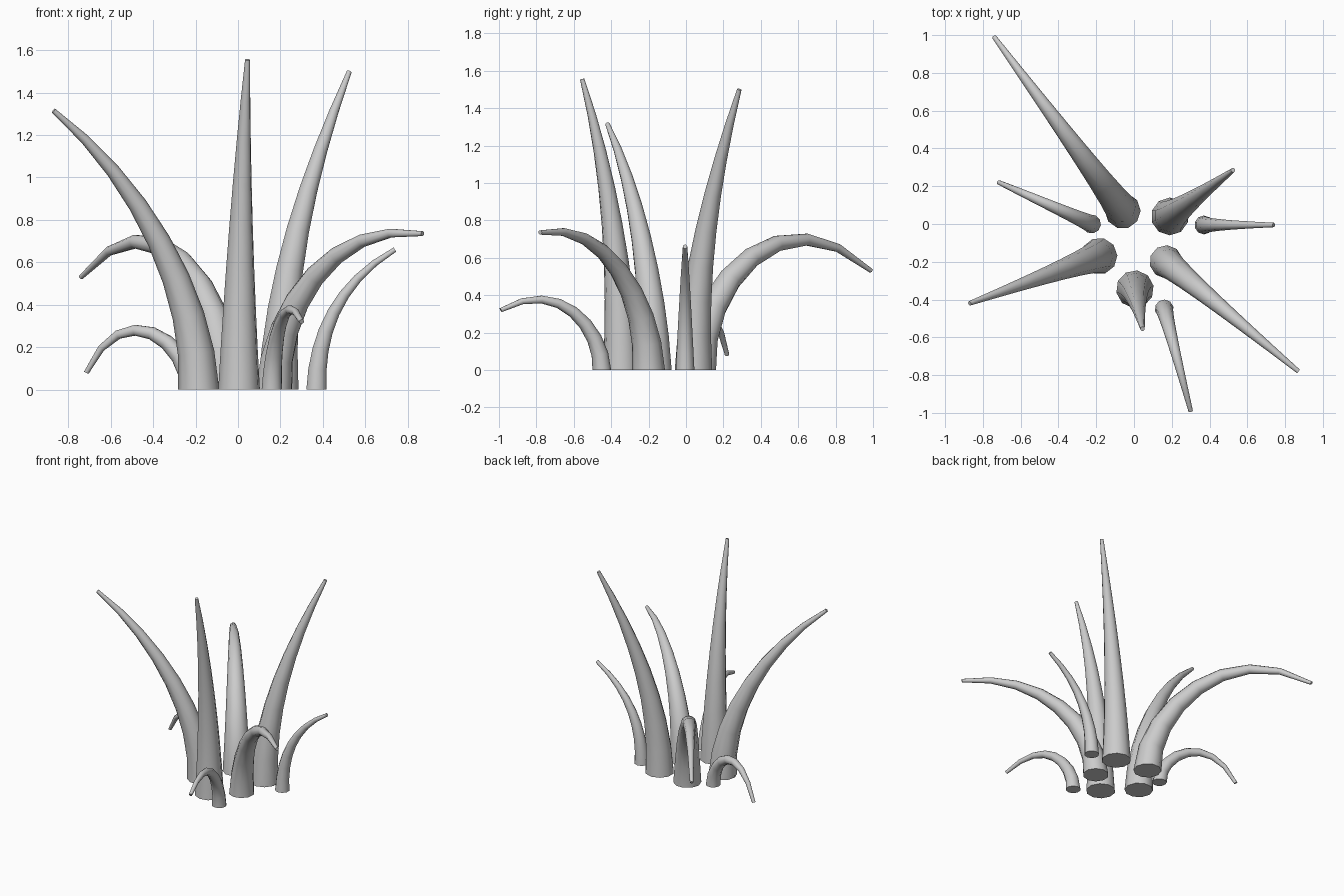
import bpy, bmesh, math
from mathutils import Vector
from mathutils.geometry import interpolate_bezier

cube = bpy.data.objects.get("Cube")
if cube:
    bpy.data.objects.remove(cube, do_unlink=True)

SIDES, RINGS, TIP_RADIUS = 10, 9, 0.012

grey = bpy.data.materials.new("light_grey")
grey.use_nodes = True
colour = (0.6, 0.6, 0.6, 1)
grey.diffuse_color = colour
grey.node_tree.nodes["Principled BSDF"].inputs["Base Color"].default_value = colour


def blade(name, base, tip, radius, rise, reach, crest):
    """Tapered tube that leaves the ground upright and arches over to its tip."""
    start, end = Vector((*base, 0)), Vector(tip)
    flat = Vector((end.x - start.x, end.y - start.y, 0))
    up = Vector((0, 0, 1))
    handle_a = start + up * rise
    handle_b = start + flat * reach + up * crest
    path = [Vector(p) for p in interpolate_bezier(start, handle_a, handle_b, end, RINGS)]
    side = up.cross(flat).normalized()

    bm = bmesh.new()
    rings = []
    for i, point in enumerate(path):
        if i == 0:
            tangent = up
        elif i == RINGS - 1:
            tangent = (end - handle_b).normalized()
        else:
            tangent = (path[i + 1] - path[i - 1]).normalized()
        normal = side.cross(tangent)
        r = radius + (TIP_RADIUS - radius) * i / (RINGS - 1)
        angles = [math.tau * k / SIDES for k in range(SIDES)]
        rings.append([bm.verts.new(point + (side * math.cos(a) + normal * math.sin(a)) * r)
                      for a in angles])
    for low, high in zip(rings, rings[1:]):
        for k in range(SIDES):
            n = (k + 1) % SIDES
            bm.faces.new((low[k], low[n], high[n], high[k]))
    # flat foot and blunt tip
    bm.faces.new(rings[0][::-1])
    bm.faces.new(rings[-1])
    bmesh.ops.recalc_face_normals(bm, faces=bm.faces)

    mesh = bpy.data.meshes.new(name)
    bm.to_mesh(mesh)
    bm.free()
    mesh.materials.append(grey)
    obj = bpy.data.objects.new(name, mesh)
    bpy.context.collection.objects.link(obj)
    bpy.ops.object.select_all(action="DESELECT")
    obj.select_set(True)
    bpy.context.view_layer.objects.active = obj
    bpy.ops.object.shade_smooth_by_angle(angle=math.radians(50))


# name, base, tip, foot radius, rise, reach, crest
blade("back_right_blade", (-0.06, 0.07), (-0.74, 0.99, 0.53), 0.095, 0.46, 0.48, 0.97)
blade("back_left_blade", (0.19, 0.04), (0.525, 0.285, 1.5), 0.1, 0.5, 0.4, 1.0)
blade("left_small_blade", (0.37, -0.005), (0.74, -0.005, 0.66), 0.05, 0.25, 0.25, 0.5)
blade("front_left_blade", (0.17, -0.2), (0.87, -0.78, 0.735), 0.088, 0.38, 0.4, 0.8)
blade("front_small_blade", (0.16, -0.45), (0.3, -0.99, 0.32), 0.05, 0.22, 0.42, 0.5)
blade("front_tall_blade", (0.005, -0.345), (0.045, -0.555, 1.555), 0.1, 0.5, 0.3, 1.05)
blade("front_right_blade", (-0.185, -0.17), (-0.87, -0.42, 1.315), 0.097, 0.45, 0.4, 0.98)
blade("right_small_blade", (-0.225, 0.0), (-0.715, 0.22, 0.08), 0.05, 0.22, 0.65, 0.46)
